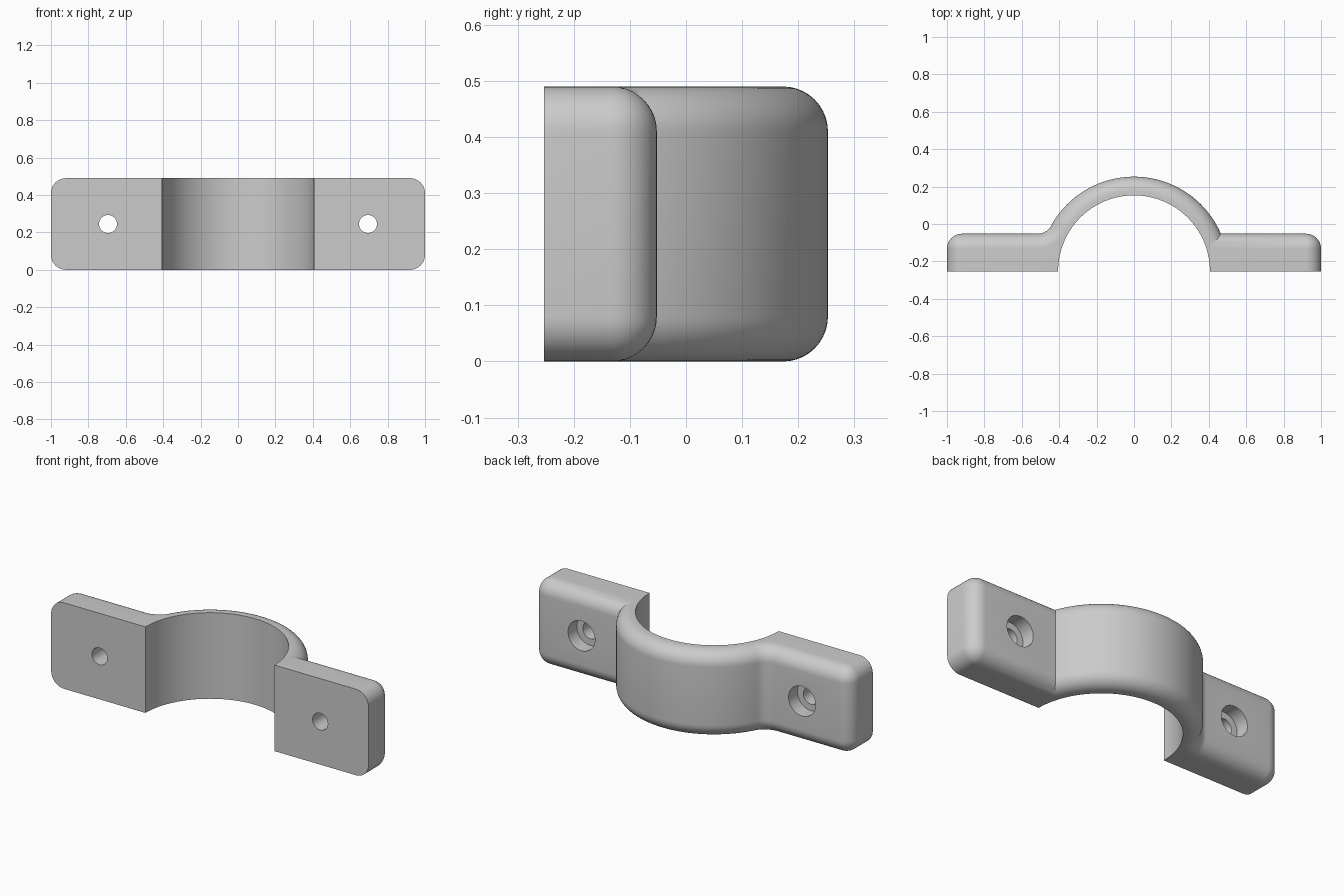
import bpy
import bmesh
from math import sin, cos, pi, sqrt, atan2
from mathutils import Matrix

cube = bpy.data.objects.get("Cube")
if cube:
    bpy.data.objects.remove(cube, do_unlink=True)

HEIGHT = 0.49
FRONT, BACK = -0.253, -0.052      # y of the tab faces
INNER, OUTER = 0.406, 0.506       # arch radii, centred on the front plane
ROUND = 0.08                      # edge rounding and fillet radius
STEPS = 10

grey = bpy.data.materials.new("light_grey")
grey.use_nodes = True
colour = (0.6, 0.6, 0.6, 1)
grey.diffuse_color = colour
grey.node_tree.nodes["Principled BSDF"].inputs["Base Color"].default_value = colour


def arc(cx, cy, r, a, b, n):
    """Points on an arc from angle a to angle b."""
    return [(cx + r * cos(a + (b - a) * i / n), cy + r * sin(a + (b - a) * i / n))
            for i in range(n + 1)]


def outline(d):
    """Clamp cross-section with its outer wall moved inwards by d."""
    back, radius = BACK - d, OUTER - d
    corner_x, corner_y = 1 - ROUND, BACK - ROUND
    # crease on the left, fillet on the right
    rise = back - FRONT
    crease = atan2(rise, sqrt(radius ** 2 - rise ** 2))
    fy = BACK + ROUND
    fx = -sqrt((OUTER + ROUND) ** 2 - (fy - FRONT) ** 2)
    tangent = atan2(fy - FRONT, fx)
    pts = [(1 - d, FRONT)]
    pts += arc(corner_x, corner_y, ROUND - d, 0, pi / 2, STEPS)
    pts += arc(0, FRONT, radius, crease, tangent, 64)
    pts += arc(fx, fy, ROUND + d, tangent - pi, -pi / 2, STEPS)[1:]
    pts += arc(-corner_x, corner_y, ROUND - d, pi / 2, pi, STEPS)
    pts += [(d - 1, FRONT)]
    pts += arc(0, FRONT, INNER, pi, 0, 72)
    return pts


# Clamp body: stacked outlines following the rounded top and bottom edges
levels = []
for i in range(STEPS + 1):
    t = pi / 2 * i / STEPS
    levels.append((ROUND * (1 - cos(t)), ROUND * (1 - sin(t))))
levels += [(HEIGHT - z, d) for z, d in reversed(levels)]

bm = bmesh.new()
rings = [[bm.verts.new((x, y, z)) for x, y in outline(d)] for z, d in levels]
for low, high in zip(rings, rings[1:]):
    for i in range(len(low)):
        j = (i + 1) % len(low)
        bm.faces.new((low[i], low[j], high[j], high[i]))
bm.faces.new(list(reversed(rings[0])))
bm.faces.new(rings[-1])
bmesh.ops.remove_doubles(bm, verts=bm.verts, dist=1e-5)
bmesh.ops.recalc_face_normals(bm, faces=bm.faces)
mesh = bpy.data.meshes.new("clamp_body")
bm.to_mesh(mesh)
bm.free()
body = bpy.data.objects.new("clamp_body", mesh)
bpy.context.collection.objects.link(body)
mesh.materials.append(grey)
bpy.context.view_layer.objects.active = body
body.select_set(True)


def drill(name, x, radius, y0, y1):
    """Cut a round hole along y between y0 and y1."""
    cut = bmesh.new()
    place = Matrix.Translation((x, (y0 + y1) / 2, HEIGHT / 2)) @ Matrix.Rotation(pi / 2, 4, 'X')
    bmesh.ops.create_cone(cut, cap_ends=True, segments=40, radius1=radius,
                          radius2=radius, depth=y1 - y0, matrix=place)
    cut_mesh = bpy.data.meshes.new(name)
    cut.to_mesh(cut_mesh)
    cut.free()
    cut_mesh.materials.append(grey)
    cutter = bpy.data.objects.new(name, cut_mesh)
    bpy.context.collection.objects.link(cutter)
    cutter.hide_render = True
    mod = body.modifiers.new(name, 'BOOLEAN')
    mod.operation = 'DIFFERENCE'
    mod.solver = 'EXACT'
    mod.object = cutter
    bpy.ops.object.modifier_apply(modifier=mod.name)
    bpy.data.objects.remove(cutter, do_unlink=True)


# Screw holes with wide recesses at the back
for side in (-1, 1):
    drill("screw_hole", side * 0.695, 0.048, FRONT - 0.1, BACK + 0.1)
    drill("screw_recess", side * 0.695, 0.085, BACK - 0.08, BACK + 0.1)

bpy.ops.object.select_all(action='DESELECT')
body.select_set(True)
bpy.ops.object.shade_smooth_by_angle(angle=pi / 6)
